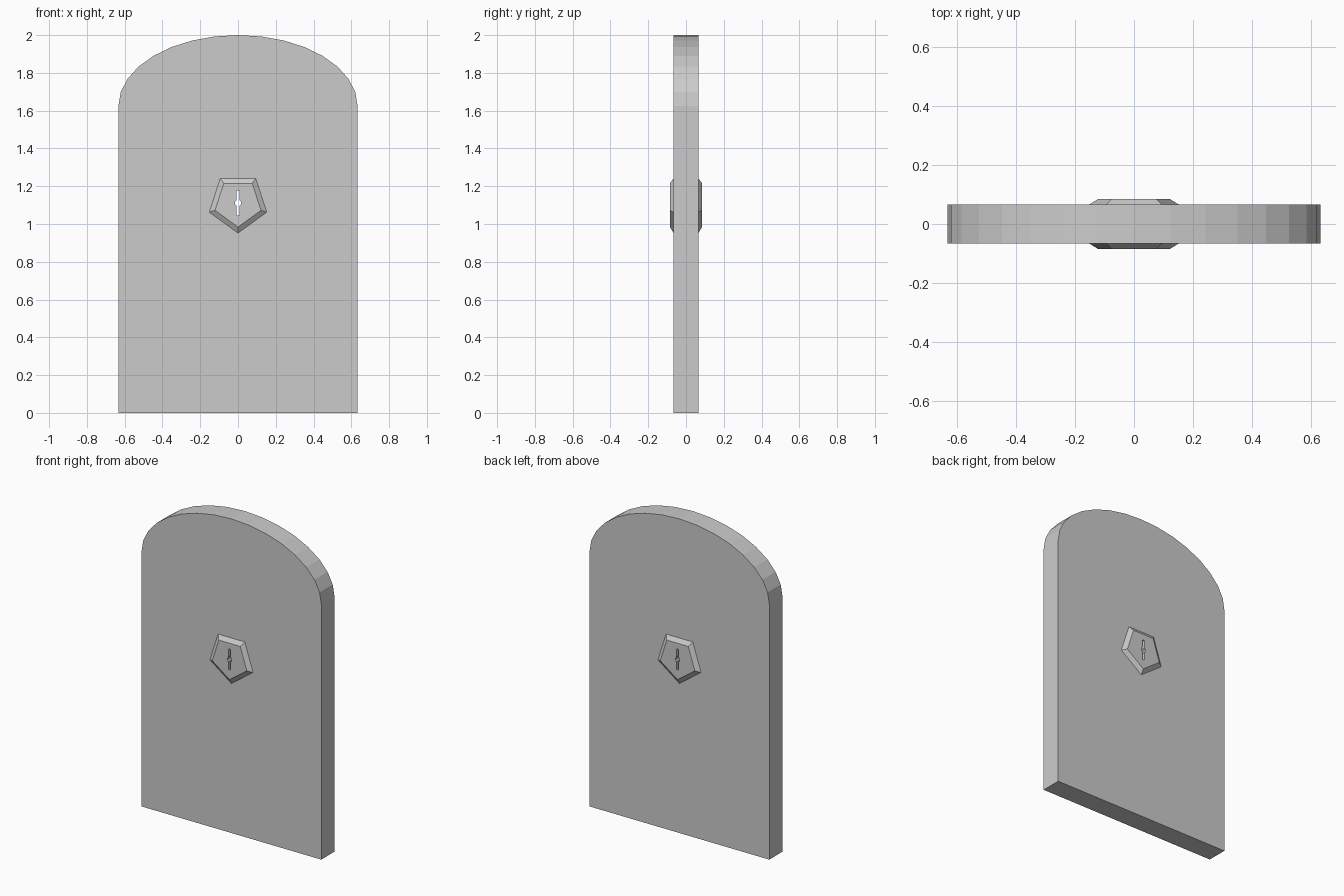
import bpy, bmesh
from math import sin, cos, pi

if "Cube" in bpy.data.objects:
    bpy.data.objects.remove(bpy.data.objects["Cube"])

HALF_W, HALF_T, HEIGHT, SPRING = 0.633, 0.066, 2.0, 1.625
LOCK_Z = 1.112


def loft(name, rings):
    """Solid through matching rings of (x, y, z) points, capped at both ends."""
    bm = bmesh.new()
    loops = [[bm.verts.new(p) for p in ring] for ring in rings]
    n = len(loops[0])
    for a, b in zip(loops, loops[1:]):
        for i in range(n):
            j = (i + 1) % n
            bm.faces.new((a[i], a[j], b[j], b[i]))
    bm.faces.new(loops[0])
    bm.faces.new(loops[-1])
    bmesh.ops.recalc_face_normals(bm, faces=bm.faces[:])
    mesh = bpy.data.meshes.new(name)
    bm.to_mesh(mesh)
    bm.free()
    obj = bpy.data.objects.new(name, mesh)
    bpy.context.collection.objects.link(obj)
    return obj


def at_y(profile, y):
    return [(x, y, z) for x, z in profile]


def pentagon(r):
    # regular pentagon pointing down
    return [(r * sin(2 * pi * i / 5), LOCK_Z - r * cos(2 * pi * i / 5)) for i in range(5)]


# Door slab with a half-ellipse top of 16 segments
arch = [(HALF_W * cos(pi * i / 16), SPRING + (HEIGHT - SPRING) * sin(pi * i / 16))
        for i in range(17)]
outline = [(-HALF_W, 0), (HALF_W, 0)] + arch
door = loft("door_slab", [at_y(outline, -HALF_T), at_y(outline, HALF_T)])

# Bevelled pentagonal lock plate on each face
parts = [door]
for side, s in (("front", -1), ("back", 1)):
    parts.append(loft("lock_plate_" + side,
                      [at_y(pentagon(0.16), s * HALF_T),
                       at_y(pentagon(0.128), s * 0.085)]))

# Keyhole: narrow slot with a wider octagonal middle, cut right through
half = [(0.007, 0.066), (0.007, 0.016), (0.015, 0.007)]
right = half + [(x, -z) for x, z in reversed(half)]
hole = [(x, LOCK_Z + z) for x, z in right + [(-x, z) for x, z in reversed(right)]]
cutter = loft("keyhole_cutter", [at_y(hole, -0.2), at_y(hole, 0.2)])
cutter.hide_render = True
cutter.display_type = 'WIRE'
for part in parts:
    mod = part.modifiers.new("keyhole", 'BOOLEAN')
    mod.operation = 'DIFFERENCE'
    mod.solver = 'EXACT'
    mod.object = cutter
